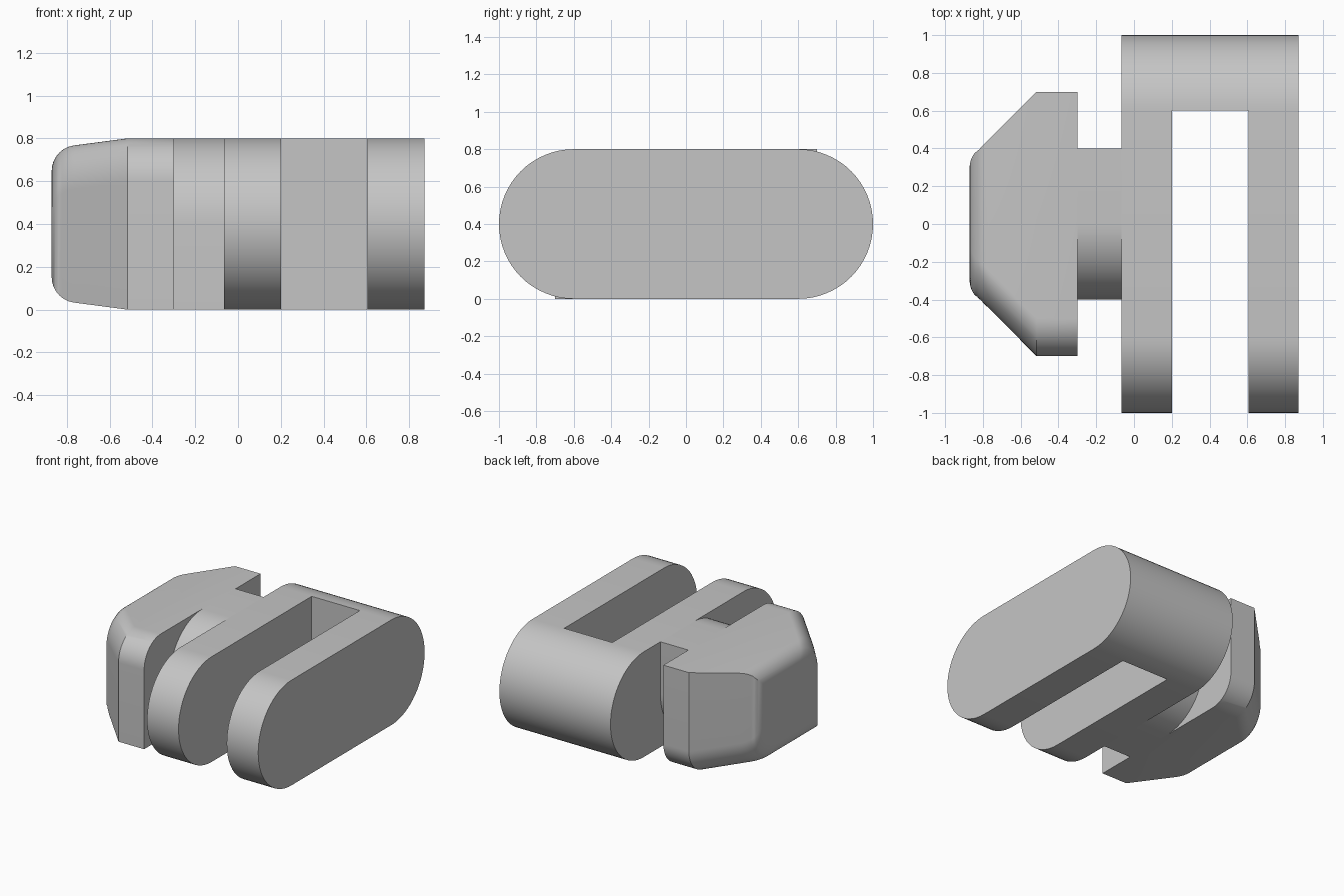
import bpy, bmesh
from math import sin, cos, pi, sqrt, radians

cube = bpy.data.objects.get("Cube")
if cube:
    bpy.data.objects.remove(cube, do_unlink=True)

grey = bpy.data.materials.new("plain grey")
grey.use_nodes = True
colour = (0.56, 0.56, 0.56, 1)
grey.diffuse_color = colour
grey.node_tree.nodes["Principled BSDF"].inputs["Base Color"].default_value = colour

MID = 0.4   # height of the centre line
STEPS = 16  # segments per rounded corner


def section(y0, y1, z0, z1, radii):
    """Rectangle in y and z; radii: back top, front top, front bottom, back bottom."""
    corners = ((y1, z1, -1, -1), (y0, z1, 1, -1), (y0, z0, 1, 1), (y1, z0, -1, 1))
    points = []
    for i, ((y, z, sy, sz), r) in enumerate(zip(corners, radii)):
        if r == 0:
            points.append((y, z))
            continue
        for k in range(STEPS + 1):
            a = (i + k / STEPS) * pi / 2
            points.append((y + sy * r + r * cos(a), z + sz * r + r * sin(a)))
    return points


def loft(name, stations):
    """Skin a list of (x, section) pairs and cap both ends."""
    bm = bmesh.new()
    rings = [[bm.verts.new((x, y, z)) for y, z in pts] for x, pts in stations]
    for a, b in zip(rings, rings[1:]):
        for i in range(len(a)):
            j = (i + 1) % len(a)
            bm.faces.new((a[i], a[j], b[j], b[i]))
    bm.faces.new(rings[0])
    bm.faces.new(rings[-1])
    bmesh.ops.remove_doubles(bm, verts=bm.verts, dist=0.0005)
    bmesh.ops.recalc_face_normals(bm, faces=bm.faces)
    mesh = bpy.data.meshes.new(name)
    bm.to_mesh(mesh)
    bm.free()
    mesh.materials.append(grey)
    obj = bpy.data.objects.new(name, mesh)
    bpy.context.collection.objects.link(obj)
    bpy.ops.object.select_all(action='DESELECT')
    obj.select_set(True)
    bpy.context.view_layer.objects.active = obj
    bpy.ops.object.shade_smooth_by_angle(angle=radians(30))


def prism(name, x0, x1, pts):
    loft(name, [(x0, pts), (x1, pts)])


# Fork: two round-ended arms joined by a round-backed bridge
arm = section(-1, 1, 0, 0.8, (MID,) * 4)
prism("inner_arm", -0.065, 0.2, arm)
prism("outer_arm", 0.605, 0.87, arm)
prism("bridge", 0.2, 0.605, section(0.6, 1, 0, 0.8, (MID, 0, 0, MID)))

# Neck: two opposite corners fully rounded
prism("neck", -0.3, -0.065, section(-0.4, 0.4, 0, 0.8, (0, MID, 0, MID)))

# Head: constant flange, then a taper ending in a filleted flat face
FLANGE, END, FILLET = -0.515, -0.87, 0.12
CENTRE = END + FILLET


def head_section(x):
    run = max(0, FLANGE - x)
    half_y, half_z = 0.7 - run, MID - 0.133 * run
    arc = sqrt(max(0, FILLET ** 2 - (x - CENTRE) ** 2))
    if x < CENTRE - FILLET * cos(pi / 4):
        half_y = 0.3 + arc
    if x < CENTRE - FILLET * 0.13:
        half_z = 0.248 + arc
    return section(-half_y, half_y, MID - half_z, MID + half_z, (0, 0.2, 0, 0.2))


fillet_xs = [CENTRE - FILLET * cos(radians(82.5 * (1 - k / 14))) for k in range(15)]
loft("head", [(x, head_section(x)) for x in [-0.3, FLANGE] + fillet_xs])
